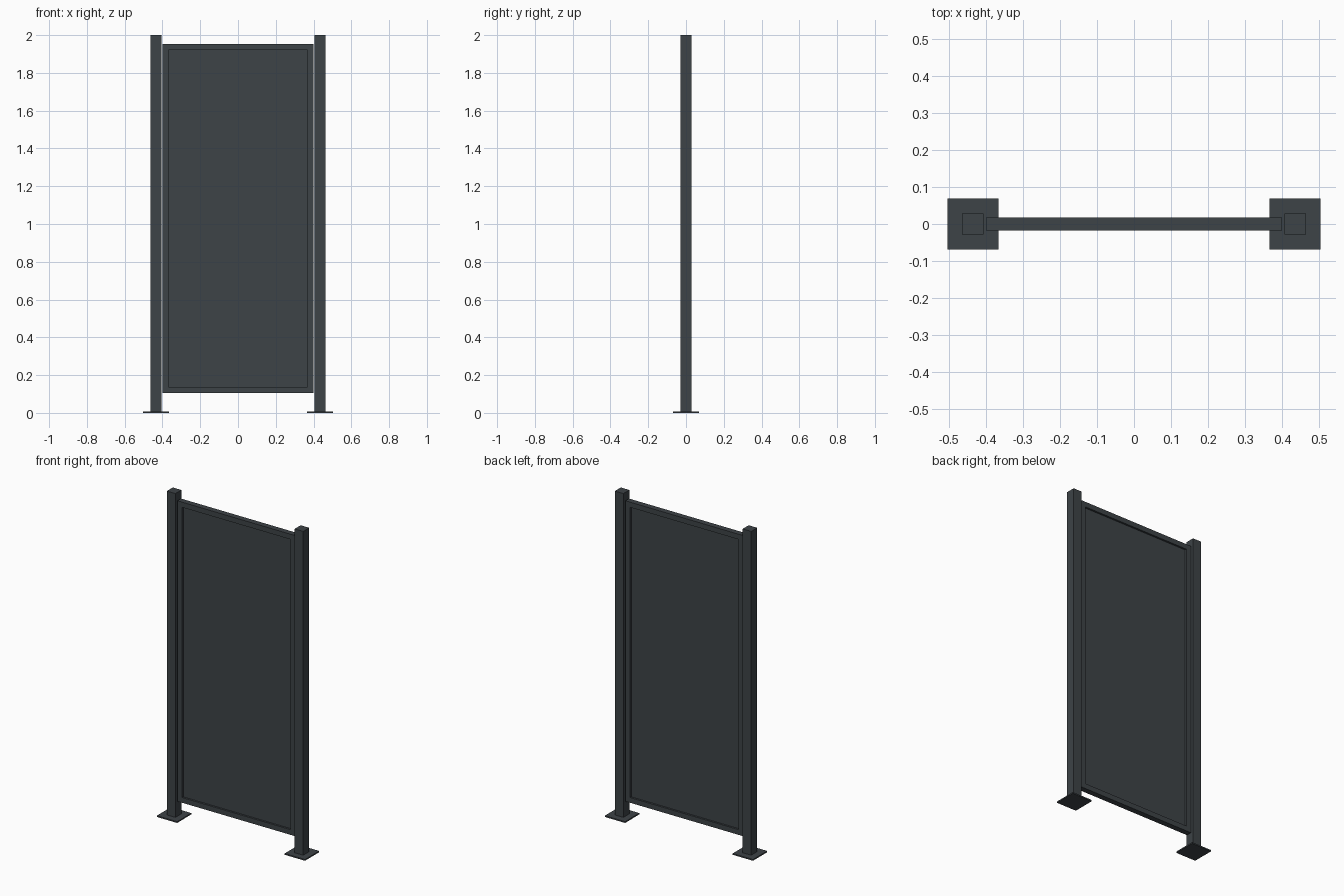
import bpy
import bmesh

if "Cube" in bpy.data.objects:
    bpy.data.objects.remove(bpy.data.objects["Cube"])

anthracite = bpy.data.materials.new("anthracite_grey")
anthracite.diffuse_color = (0.047, 0.056, 0.063, 1.0)
anthracite.use_nodes = True
anthracite.node_tree.nodes["Principled BSDF"].inputs["Base Color"].default_value = anthracite.diffuse_color


def finish(name, bm):
    bmesh.ops.recalc_face_normals(bm, faces=bm.faces)
    mesh = bpy.data.meshes.new(name)
    bm.to_mesh(mesh)
    bm.free()
    mesh.materials.append(anthracite)
    obj = bpy.data.objects.new(name, mesh)
    bpy.context.collection.objects.link(obj)
    return obj


def box(name, x, y, z):
    """Box given by its (min, max) range on each axis."""
    bm = bmesh.new()
    bmesh.ops.create_cube(bm, size=1.0)
    for v in bm.verts:
        v.co = [r[0] if c < 0 else r[1] for c, r in zip(v.co, (x, y, z))]
    return finish(name, bm)


def ring(name, half_x, z0, z1, border, half_y):
    """Rectangular frame with an open centre."""
    bm = bmesh.new()
    loops = []
    for y, inset in ((-half_y, 0), (-half_y, border), (half_y, border), (half_y, 0)):
        hx, lo, hi = half_x - inset, z0 + inset, z1 - inset
        loops.append([bm.verts.new(p) for p in
                      ((-hx, y, lo), (hx, y, lo), (hx, y, hi), (-hx, y, hi))])
    for i in range(4):
        a, b = loops[i], loops[(i + 1) % 4]
        for j in range(4):
            k = (j + 1) % 4
            bm.faces.new((a[j], a[k], b[k], b[j]))
    return finish(name, bm)


# Square posts on base plates, one pair per side
for side, cx in (("left", -0.435), ("right", 0.435)):
    box(side + "_post", (cx - 0.029, cx + 0.029), (-0.029, 0.029), (0.008, 2.0))
    box(side + "_base_plate", (cx - 0.069, cx + 0.069), (-0.069, 0.069), (0.0, 0.008))

# Frame hung between the posts with a narrow gap, and its recessed infill
ring("panel_frame", 0.4, 0.104, 1.953, 0.032, 0.0175)
box("infill_panel", (-0.37, 0.37), (-0.006, 0.006), (0.134, 1.923))
